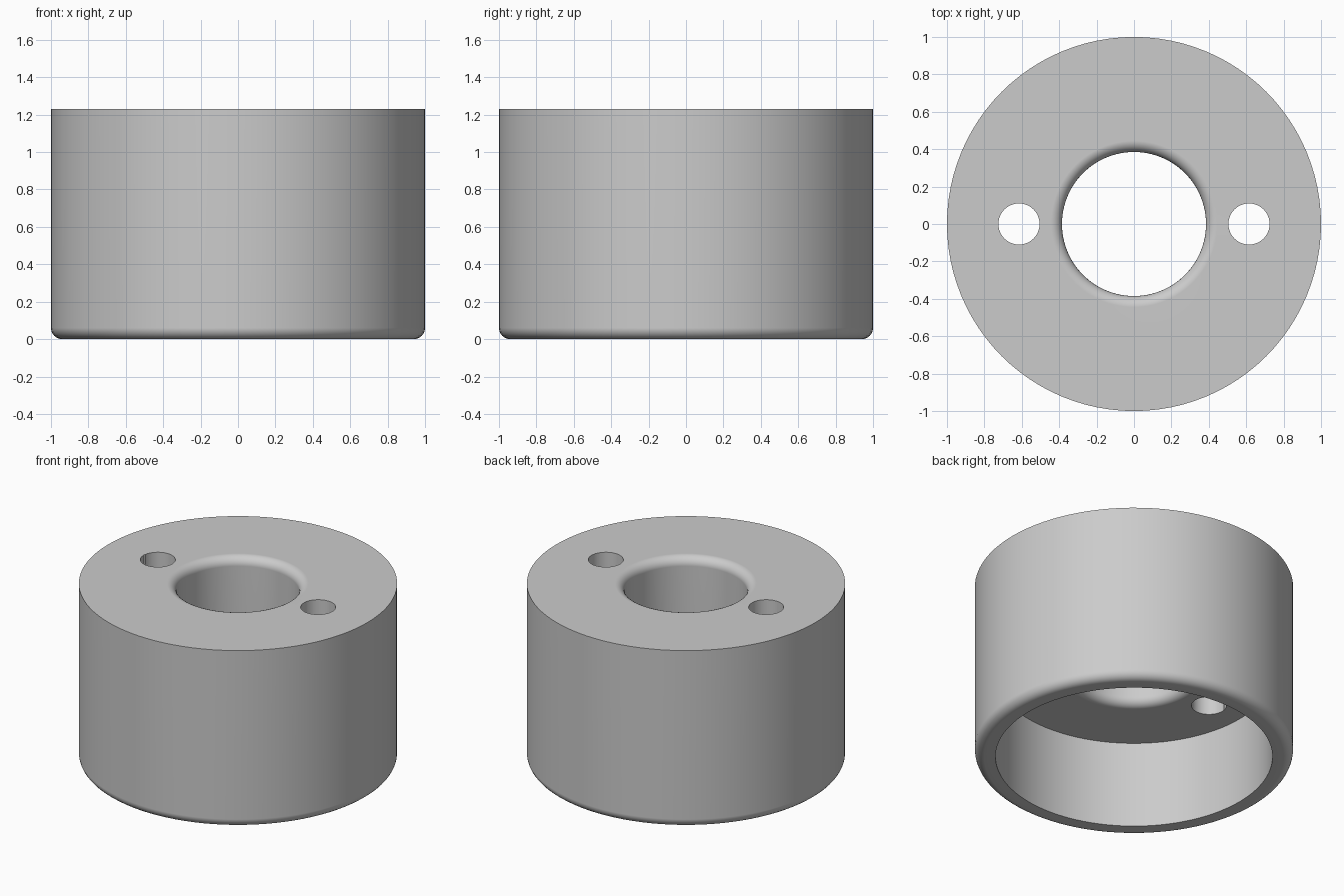
import bpy, bmesh
from math import sin, cos, pi, radians

default = bpy.data.objects.get("Cube")
if default:
    bpy.data.objects.remove(default, do_unlink=True)

HEIGHT, OUTER, CAVITY, BORE = 1.23, 1.0, 0.87, 0.385
CEILING, FILLET, SEGMENTS = 0.6, 0.06, 96

grey = bpy.data.materials.new("plain grey")
grey.use_nodes = True
colour = (0.6, 0.6, 0.6, 1)
grey.diffuse_color = colour
grey.node_tree.nodes["Principled BSDF"].inputs["Base Color"].default_value = colour


def fillet(r, z, start, steps=6):
    """Quarter round about (r, z), running counter-clockwise from start degrees."""
    angles = [radians(start + 90 * i / steps) for i in range(steps + 1)]
    return [(r + FILLET * cos(a), z + FILLET * sin(a)) for a in angles]


def lathe(name, profile):
    """Spin a closed (radius, height) profile around z."""
    bm = bmesh.new()
    rings = [[bm.verts.new((r * cos(2 * pi * i / SEGMENTS), r * sin(2 * pi * i / SEGMENTS), z))
              for i in range(SEGMENTS)] for r, z in profile]
    for a, b in zip(rings, rings[1:] + rings[:1]):
        for i in range(SEGMENTS):
            j = (i + 1) % SEGMENTS
            bm.faces.new((a[i], a[j], b[j], b[i]))
    bmesh.ops.recalc_face_normals(bm, faces=bm.faces)
    mesh = bpy.data.meshes.new(name)
    bm.to_mesh(mesh)
    bm.free()
    mesh.materials.append(grey)
    obj = bpy.data.objects.new(name, mesh)
    bpy.context.collection.objects.link(obj)
    return obj


# Hollow body: rounded lower rim, open cavity below, rounded bore through the top
profile = [(CAVITY, CEILING), (CAVITY, 0)]
profile += fillet(OUTER - FILLET, FILLET, -90)
profile += [(OUTER, HEIGHT)]
profile += fillet(BORE + FILLET, HEIGHT - FILLET, 90)
profile += fillet(BORE + FILLET, CEILING + FILLET, 180)
body = lathe("hollow_cap", profile)

# Two pin holes through the top, one each side of the bore
for side in (-1, 1):
    bpy.ops.mesh.primitive_cylinder_add(vertices=48, radius=0.11, depth=1.2,
                                        location=(side * 0.615, 0, 0.95))
    cutter = bpy.context.object
    cutter.name = "pin_hole_cutter"
    cutter.hide_render = True
    cutter.data.materials.append(grey)
    cut = body.modifiers.new("pin_hole", 'BOOLEAN')
    cut.operation, cut.solver, cut.object = 'DIFFERENCE', 'EXACT', cutter
    bpy.context.view_layer.objects.active = body
    bpy.ops.object.modifier_apply(modifier=cut.name)
    bpy.data.objects.remove(cutter, do_unlink=True)

# Smooth rounds with crisp edges and flat faces
bpy.ops.object.select_all(action='DESELECT')
body.select_set(True)
bpy.context.view_layer.objects.active = body
bpy.ops.object.shade_smooth_by_angle(angle=radians(30))
weighted = body.modifiers.new("flat_face_normals", 'WEIGHTED_NORMAL')
weighted.keep_sharp = True
